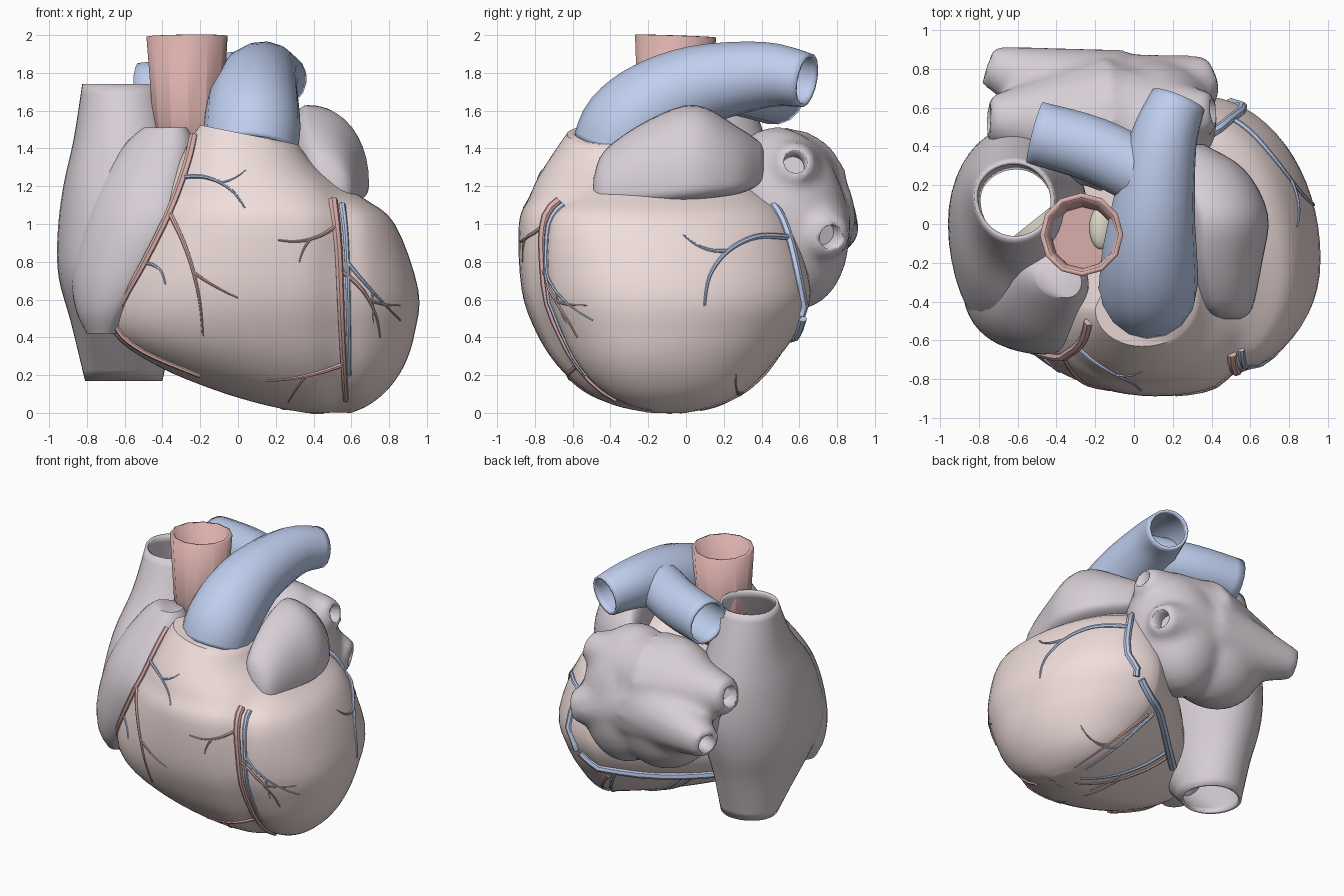
import bpy, bmesh, math
from mathutils import Vector, Matrix
from mathutils.bvhtree import BVHTree

if "Cube" in bpy.data.objects:
    bpy.data.objects.remove(bpy.data.objects["Cube"])


def material(name, rgb):
    m = bpy.data.materials.new(name)
    m.diffuse_color = (*rgb, 1)
    m.use_nodes = True
    m.node_tree.nodes["Principled BSDF"].inputs["Base Color"].default_value = m.diffuse_color
    return m


MUSCLE = material("muscle", (0.87, 0.73, 0.71))
ATRIUM = material("atrium", (0.68, 0.62, 0.67))
RED = material("artery_red", (0.70, 0.43, 0.41))
BLUE = material("vein_blue", (0.52, 0.62, 0.86))
CREAM = material("valve_cream", (0.72, 0.70, 0.58))


def finish(name, bm, mat, angle=50):
    bmesh.ops.recalc_face_normals(bm, faces=bm.faces)
    me = bpy.data.meshes.new(name)
    bm.to_mesh(me)
    bm.free()
    ob = bpy.data.objects.new(name, me)
    bpy.context.collection.objects.link(ob)
    me.materials.append(mat)
    bpy.ops.object.select_all(action='DESELECT')
    ob.select_set(True)
    bpy.context.view_layer.objects.active = ob
    bpy.ops.object.shade_smooth_by_angle(angle=math.radians(angle))
    return ob


def spline(rows, steps=4):
    """Catmull-Rom through rows of numbers."""
    out = []
    for i in range(len(rows) - 1):
        quad = [rows[max(i - 1, 0)], rows[i], rows[i + 1], rows[min(i + 2, len(rows) - 1)]]
        for s in range(steps):
            t = s / steps
            out.append([b + 0.5 * t * (c - a + t * (2 * a - 5 * b + 4 * c - d + t * (3 * (b - c) + d - a)))
                        for a, b, c, d in zip(*quad)])
    out.append(list(rows[-1]))
    return out


def skin(name, rings, mat, cap=True, wall=0, deform=None, angle=50):
    bm = bmesh.new()
    loops = [[bm.verts.new(p) for p in r] for r in rings]
    for a, b in zip(loops, loops[1:]):
        for i in range(len(a)):
            j = (i + 1) % len(a)
            bm.faces.new((a[i], a[j], b[j], b[i]))
    if cap:
        bm.faces.new(loops[0])
        bm.faces.new(loops[-1])
    if deform:
        for v in bm.verts:
            deform(v.co)
    ob = finish(name, bm, mat, angle)
    if wall:
        m = ob.modifiers.new("wall", 'SOLIDIFY')
        m.thickness, m.offset = wall, -1
    return ob


def loft(name, rows, mat, place, touch, exps=(2, 2, 2, 2), n=10, **kw):
    """Rows: level, u range, v range (and front touch point); touch says where the
    rounded section meets the right, back, left and front of its box."""
    rings = []
    for w, u0, u1, v0, v1, *front in spline(rows):
        du, dv = u1 - u0, v1 - v0
        p = [(u1, v0 + touch[0] * dv), (u0 + touch[1] * du, v1),
             (u0, v0 + touch[2] * dv), (u0 + (front or touch[3:])[0] * du, v0)]
        ring = []
        for q in range(4):
            h, v = (p[q], p[(q + 1) % 4]) if q % 2 == 0 else (p[(q + 1) % 4], p[q])
            for s in range(n):
                t = math.pi / 2 * (s / n if q % 2 == 0 else 1 - s / n)
                k = 2 / exps[q]
                ring.append(place(v[0] + (h[0] - v[0]) * max(math.cos(t), 0) ** k,
                                  h[1] + (v[1] - h[1]) * max(math.sin(t), 0) ** k, w))
        rings.append(ring)
    return skin(name, rings, mat, **kw)


def tube(name, pts, mat, sides=16, **kw):
    """Points: x, y, z, radius."""
    P = [Vector(p[:3]) for p in pts]
    u, rings = Vector((1, 0.013, 0)), []
    for i, p in enumerate(P):
        t = (P[min(i + 1, len(P) - 1)] - P[max(i - 1, 0)]).normalized()
        u = (u - t * u.dot(t)).normalized()
        v = t.cross(u)
        rings.append([p + pts[i][3] * (u * math.cos(a) + v * math.sin(a))
                      for a in (2 * math.pi * k / sides for k in range(sides))])
    return skin(name, rings, mat, **kw)


# Ventricles, with the groove between them and a slanted outlet rim
def shape_ventricles(c):
    if c.y < -0.2 and c.z < 1.3:
        c.y += 0.05 * math.exp(-((c.x - 0.54) / 0.08) ** 2)
    c.z -= 0.2 * (c.x - 0.07) * min(max((c.z - 1.25) / 0.2, 0), 1)


def upright(a, b, w):
    return a, b, w


ventricles = loft("ventricles", [
    (0.00, .36, .60, -.20, .00), (0.04, .15, .69, -.38, .17), (0.12, -.12, .79, -.54, .32),
    (0.25, -.43, .88, -.68, .45), (0.42, -.66, .935, -.79, .58), (0.65, -.67, .955, -.87, .66),
    (1.00, -.50, .83, -.885, .55), (1.14, -.42, .66, -.83, .43), (1.27, -.34, .47, -.77, .25),
    (1.47, -.20, .32, -.63, -.05),
], MUSCLE, upright, (.45, .62, .33, .46), exps=(2, 1.25, 2, 2.2), n=16, deform=shape_ventricles)

# Right atrium with the open upper and lower caval veins
loft("right_atrium", [
    (0.17, -.81, -.40, -.10, .30, .5), (0.48, -.885, -.33, -.40, .39, .35),
    (0.72, -.95, -.26, -.60, .47, .45), (0.95, -.955, -.22, -.60, .51, .55), (1.20, -.925, -.25, -.46, .49, .5),
    (1.45, -.87, -.34, -.24, .42, .5), (1.74, -.825, -.41, -.08, .325, .5),
], ATRIUM, upright, (.48, .5, .56, .5), cap=False, wall=0.02)

# Right atrial appendage, a ridge along the front of the atrium
loft("right_atrial_appendage", [
    (0.42, -.80, -.64, -.50, -.30), (0.55, -.86, -.55, -.59, -.20), (0.75, -.88, -.40, -.65, -.12),
    (1.00, -.82, -.25, -.67, -.12), (1.20, -.74, -.24, -.60, -.12), (1.42, -.60, -.235, -.45, -.12),
    (1.51, -.50, -.27, -.38, -.20),
], ATRIUM, upright, (.45, .5, .6, .66))

# Left atrial appendage, lofted front to back
loft("left_atrial_appendage", [
    (-.49, .44, .55, 1.12, 1.24), (-.43, .35, .61, 1.10, 1.39), (-.20, .28, .66, 1.10, 1.55),
    (0.05, .25, .69, 1.12, 1.63), (0.28, .18, .57, 1.16, 1.51), (0.41, .12, .36, 1.22, 1.42),
], ATRIUM, lambda a, b, w: (a, w, b), (.2, .27, .36, .57), exps=(2.1, 2, 2, 3))


# Left atrium: fused body and four lung veins, then bored openings
def add_cone(bm, a, b, r1, r2):
    turn = (b - a).to_track_quat('Z', 'Y').to_matrix().to_4x4()
    bmesh.ops.create_cone(bm, cap_ends=True, segments=16, radius1=r1, radius2=r2,
                          depth=(b - a).length, matrix=Matrix.Translation((a + b) / 2) @ turn)


def add_ball(bm, c, size, tilt=0):
    bmesh.ops.create_uvsphere(bm, u_segments=24, v_segments=16, radius=1,
                              matrix=Matrix.Translation(c) @ Matrix.Rotation(tilt, 4, 'X') @ Matrix.Diagonal((*size, 1)))


body, bores = bmesh.new(), bmesh.new()
add_ball(body, (-.22, .53, 1.04), (.42, .33, .47), 0.2)
add_ball(body, (.08, .53, 1.03), (.35, .33, .49), 0.2)
for tip, root_x, r in [((.41, .58, 1.33), -.05, .10), ((.41, .77, .93), -.05, .105),
                       ((-.75, .54, 1.22), -.15, .12), ((-.75, .82, .97), -.15, .105)]:
    b = Vector(tip)
    a = Vector((root_x, .56 + (b.y - .68) * .3, 1.1 + (b.z - 1.1) * .5))
    d = (b - a).normalized()
    add_cone(body, a, b, r * 3, r)
    add_cone(bores, b - d * 0.13, b + d * 0.1, r * .6, r * .65)
left_atrium = finish("left_atrium", body, ATRIUM, 60)
cutter = finish("vein_bores", bores, ATRIUM)
cutter.hide_render = True
cutter.hide_set(True)
m = left_atrium.modifiers.new("fuse", 'REMESH')
m.mode, m.voxel_size, m.use_smooth_shade = 'VOXEL', 0.028, True
m = left_atrium.modifiers.new("soften", 'SMOOTH')
m.factor, m.iterations = 0.5, 9
m = left_atrium.modifiers.new("bore", 'BOOLEAN')
m.operation, m.object = 'DIFFERENCE', cutter

# Aorta with floor and valve cusp
tube("aorta", [(-.26, -.08, 1.3, .165), (-.265, -.07, 1.55, .185), (-.27, -.055, 1.995, .215)],
     RED, sides=12, cap=False, wall=0.025, angle=25)
tube("aorta_floor", [(-.265, -.07, z, .17) for z in (1.5, 1.53)], RED, sides=12)
bm = bmesh.new()
add_ball(bm, (-.17, -.02, 1.53), (.06, .11, .04))
finish("aortic_valve_cusp", bm, CREAM)

# Tricuspid valve, glimpsed through the upper caval vein
tube("tricuspid_valve", [(-.54, 0, .75, .20), (-.50, -.05, .75, .20)], CREAM)

# Pulmonary trunk and its two branches
tube("pulmonary_trunk", spline([(.065, -.355, 1.39, .25), (.075, -.30, 1.51, .255), (.08, -.15, 1.63, .245),
                                (.10, .08, 1.735, .215), (.15, .42, 1.79, .175), (.23, .64, 1.76, .145)]),
     BLUE, cap=False, wall=0.02)
tube("right_pulmonary_artery", spline([(.12, .22, 1.76, .17), (-.2, .38, 1.72, .17), (-.51, .47, 1.69, .165)]),
     BLUE, cap=False, wall=0.02)

# Coronary vessels, projected onto the ventricles
bm = bmesh.new()
bm.from_mesh(ventricles.data)
surface = BVHTree.FromBMesh(bm)
bm.free()
VIEWS = {"front": (lambda a, b, d: (a, d, b), -2, -.4, (0, 1, 0)),
         "side": (lambda a, b, d: (d, a, b), 2, .5, (-1, 0, 0)),
         "under": (lambda a, b, d: (a, b, d), -2, .4, (0, 0, 1))}


def vessel(name, mat, view, r0, r1, pts):
    put, far, near, aim = VIEWS[view]
    path = spline(pts, 5)
    out = []
    for i, (a, b) in enumerate(path):
        loc, nor, _, _ = surface.ray_cast(Vector(put(a, b, far)), Vector(aim))
        if loc is None:
            loc, nor, _, _ = surface.find_nearest(Vector(put(a, b, near)))
        r = r0 + (r1 - r0) * i / (len(path) - 1)
        out.append((*(loc + nor * r * 0.2), r))
    tube(name, out, mat, sides=7)


def branch(mat, view, a, b, angle, length, bend, r=.014, twig=True):
    """A curving side vessel that forks once."""
    pts = [(a, b)]
    for i in range(4):
        t = math.radians(angle + bend * i / 3)
        pts.append((pts[-1][0] + length / 4 * math.cos(t), pts[-1][1] + length / 4 * math.sin(t)))
    vessel("coronary_branch", mat, view, r, r * .35, pts)
    if twig:
        side = 40 if bend < 0 else -40
        branch(mat, view, *pts[2], angle + bend / 2 + side, length * .4, -bend / 2, r * .65, False)


vessel("right_coronary", RED, "front", .026, .014,
       [(-.23, 1.46), (-.27, 1.3), (-.36, 1.06), (-.50, .78), (-.6, .6), (-.64, .46), (-.5, .33), (-.2, .2)])
vessel("left_descending", RED, "front", .026, .014, [(.5, 1.12), (.53, .85), (.55, .4), (.57, .07)])
vessel("descending_vein", BLUE, "front", .018, .01, [(.55, 1.1), (.575, .85), (.59, .2)])
vessel("great_vein", BLUE, "side", .026, .024, [(.28, 1.24), (.42, 1.14), (.53, .96), (.635, .5)])
vessel("coronary_sinus", BLUE, "under", .026, .03, [(.45, .61), (.2, .5), (-.3, .05)])
branch(RED, "front", -.36, 1.06, -65, .68, -20)
branch(RED, "front", .53, 1.0, 215, .34, -40, .012)
branch(RED, "front", .56, .26, 200, .42, -15)
branch(RED, "front", .55, .75, -40, .42, -40)
branch(BLUE, "front", .575, .8, -50, .42, 5, .012)
branch(BLUE, "front", -.28, 1.25, 0, .38, -55, .013)
branch(BLUE, "front", -.60, .7, 60, .32, -130, .014, False)
branch(BLUE, "side", .53, .93, 180, .65, 80, .018)
branch(RED, "under", -.15, .15, -25, .65, 5)
branch(BLUE, "under", -.10, .20, -25, .6, 5, .016)
branch(RED, "under", .30, .50, -40, .55, -40, .012)
branch(BLUE, "under", .25, .50, -45, .5, -30)
